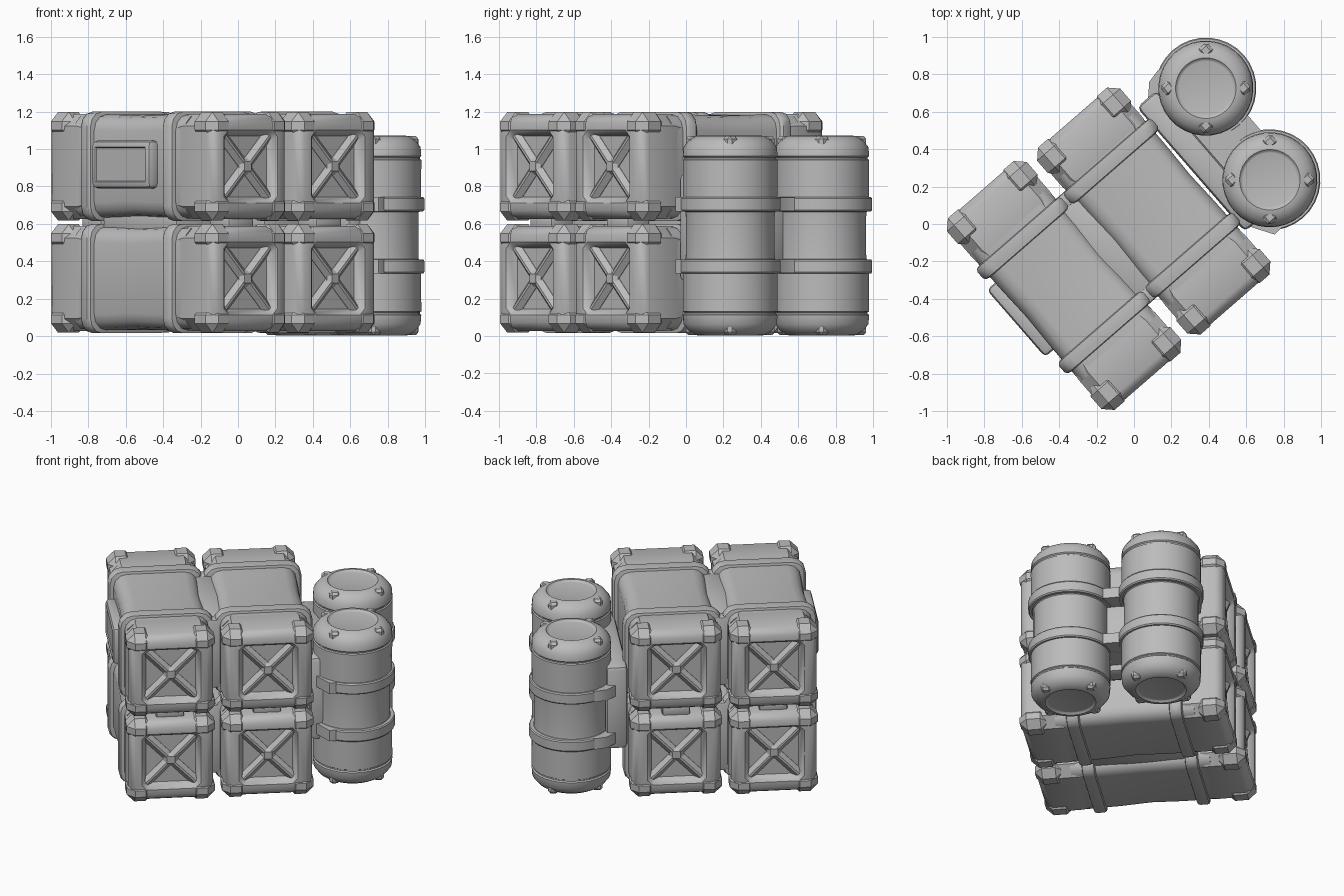
import bpy, bmesh, math
from mathutils import Matrix

if "Cube" in bpy.data.objects:
    bpy.data.objects.remove(bpy.data.objects["Cube"])

TURN = Matrix.Rotation(math.radians(41), 4, 'Z')   # whole stack is turned on the ground
grey = bpy.data.materials.new("light_grey")
grey.diffuse_color = (0.5, 0.5, 0.5, 1)
grey.use_nodes = True
grey.node_tree.nodes["Principled BSDF"].inputs["Base Color"].default_value = grey.diffuse_color


def finish(name, bm):
    bmesh.ops.recalc_face_normals(bm, faces=bm.faces[:])
    me = bpy.data.meshes.new(name)
    bm.to_mesh(me)
    bm.free()
    me.materials.append(grey)
    ob = bpy.data.objects.new(name, me)
    bpy.context.collection.objects.link(ob)
    ob.matrix_world = TURN
    return ob


def loft(name, rings, closed=False):
    """Skin between equal rings of points; closed joins the last to the first."""
    bm = bmesh.new()
    vs = [[bm.verts.new(p) for p in r] for r in rings]
    n = len(vs[0])
    pairs = list(zip(vs, vs[1:])) + ([(vs[-1], vs[0])] if closed else [])
    for a, b in pairs:
        for i in range(n):
            j = (i + 1) % n
            bm.faces.new((a[i], a[j], b[j], b[i]))
    if not closed:
        bm.faces.new(vs[0])
        bm.faces.new(vs[-1])
    return finish(name, bm)


def block(name, x, y, z, bevel=0.015, seg=2, tilt=0.0):
    """Bevelled box from (min, max) ranges; tilt turns it about its y axis."""
    mid = [(a + b) / 2 for a, b in (x, y, z)]
    size = [b - a for a, b in (x, y, z)]
    bm = bmesh.new()
    bmesh.ops.create_cube(bm, size=1)
    bmesh.ops.scale(bm, vec=size, verts=bm.verts[:])
    bmesh.ops.bevel(bm, geom=bm.edges[:], offset=bevel, segments=seg,
                    profile=0.5, affect='EDGES')
    bm.transform(Matrix.Translation(mid) @ Matrix.Rotation(tilt, 4, 'Y'))
    return finish(name, bm)


def rounded(cx, cz, y, w, h, r, n=3):
    """Rounded rectangle section; n=1 gives a chamfered octagon."""
    pts = []
    for q, (sx, sz) in enumerate(((1, 1), (-1, 1), (-1, -1), (1, -1))):
        for k in range(n + 1):
            a = math.pi / 2 * (q + k / n)
            pts.append((cx + sx * (w - r) + r * math.cos(a), y,
                        cz + sz * (h - r) + r * math.sin(a)))
    return pts


def crate(cx, cz, w, h, y0, length):
    # Middle shell, slightly hollowed along its length
    loft("crate_body", [rounded(cx, cz, y, w - d, h - d, 0.085) for y, d in
                        ((-0.45, .012), (-0.2, .014), (0, .02), (0.2, .014), (0.45, .012))])
    for s in (-1, 1):
        # Raised strap round the shell
        loft("crate_strap", [rounded(cx, cz, s * y, w + d, h + min(d, 0.002), 0.08) for y, d in
                             ((.285, -.03), (.295, .008), (.31, .02), (.355, .02),
                              (.37, .01), (.38, -.03))])
        # End cap with framed, sloping recess
        end = s * length + y0
        rw, rh = 0.19, 0.195
        rings = [rounded(cx, cz, s * .35, w - .02, h - .02, .07, 1)]
        rings += [rounded(cx, cz, end - s * y, w - d, h - d, c, 1) for y, d, c in
                  ((.25, .01, .065), (.06, .01, .065), (.022, .03, .065), (.008, .055, .055))]
        rings += [rounded(cx, cz, end - s * y, rw - d, rh - d, c, 1) for y, d, c in
                  ((.008, 0, .035), (.018, .012, .03), (.06, .032, .025))]
        loft("end_cap", rings)
        # Corner bumpers, leaving a notch in the middle of every edge
        for sx in (-1, 1):
            for sz in (-1, 1):
                xs = sorted((cx + sx * w, cx + sx * (w - 0.17)))
                zs = sorted((cz + sz * h, cz + sz * (h - 0.145)))
                block("corner_bumper", xs, sorted((end - s * .002, end - s * .19)), zs, 0.05, 1)
        # Crossed braces and hub inside the recess
        half = math.hypot(rw, rh) - 0.02
        ys = sorted((end - s * .09, end - s * .032))
        for d in (-1, 1):
            block("cross_brace", (cx - half, cx + half), ys, (cz - .032, cz + .032),
                  0.025, 1, d * math.atan2(rh, rw))
        block("brace_hub", (cx - .045, cx + .045), sorted((end - s * .09, end - s * .03)),
              (cz - .045, cz + .045), 0.02, 1)


# Two by two stack of crates: centre, half width, offset and half length
LEVELS = (0.308, 0.907)
COLUMNS = ((-0.4975, 0.2825, -0.003, 0.681), (0.125, 0.294, -0.017, 0.664))
for cz in LEVELS:
    for cx, w, y0, length in COLUMNS:
        crate(cx, cz, w, 0.29, y0, length)
    # Spacers joining neighbouring crates
    for y in (-0.335, 0.335):
        block("side_spacer", (-0.27, -0.12), (y - .04, y + .04), (cz - .24, cz + .24))
    block("centre_web", (-0.27, -0.12), (-0.32, 0.32), (cz - .235, cz + .235), 0.02)

# Pads between the two levels
for cx, w, y0, length in COLUMNS:
    block("stack_pad", (cx - .2, cx + .2), (-0.3, 0.3), (0.55, 0.665))
    for y in (-0.52, 0.52):
        block("stack_foot", (cx - .09, cx + .09), (y - .08, y + .08), (0.57, 0.645))

# Raised side panel on the upper outer crate
panel = block("side_panel", (-0.825, -0.73), (-0.225, 0.25), (0.79, 1.045), 0.025, 2)
bm = bmesh.new()
bm.from_mesh(panel.data)
face = min(bm.faces, key=lambda f: f.calc_center_median().x)
bmesh.ops.inset_region(bm, faces=[face], thickness=0.012)
bmesh.ops.inset_region(bm, faces=[face], thickness=0.008, depth=-0.008)
bm.to_mesh(panel.data)
bm.free()

# Barrels: half profile mirrored about mid height
MID = 0.537
HALF = [(0.238, .10), (0.240, .125), (0.253, .135), (0.254, .405), (0.246, .41),
        (0.246, .418), (0.254, .425), (0.25, .473), (0.222, .51), (0.185, .532),
        (0.162, .535), (0.152, .524), (0.145, .522)]
PROFILE = [(r, MID - z) for r, z in reversed(HALF)] + [(r, MID + z) for r, z in HALF]
BAND = [(0.23, -.038), (0.264, -.038), (0.27, -.03), (0.27, .03), (0.264, .038), (0.23, .038)]
BARRELS = ((0.703, -0.298), (0.766, 0.296))
BAND_Z = (0.372, 0.705)
SEG = 32


def lathe(name, x, y, z, profile, closed=False):
    ang = [2 * math.pi * i / SEG for i in range(SEG)]
    return loft(name, [[(x + r * math.cos(a), y + r * math.sin(a), z + h) for a in ang]
                       for r, h in profile], closed)


for bx, by in BARRELS:
    lathe("barrel", bx, by, 0, PROFILE)
    for z in BAND_Z:
        lathe("barrel_band", bx, by, z, BAND, True)
    # Low lugs on both shoulders
    for k in range(4):
        a = math.pi / 2 * k + math.radians(49)
        lx, ly = bx + 0.2 * math.cos(a), by + 0.2 * math.sin(a)
        for z in (MID - 0.5, MID + 0.5):
            block("rim_lug", (lx - .034, lx + .034), (ly - .034, ly + .034),
                  (z - .032, z + .032), 0.016, 1)

# Rack holding the barrels against the crates
block("rack_plate", (0.42, 0.56), (-0.42, 0.46), (0.29, 0.87), 0.03)
ARM = [(0.46, -.42), (0.46, .42), (0.56, .52), (0.63, .535), (0.72, .53),
       (0.72, -.45), (0.60, -.53), (0.53, -.535)]
# Waisted link between the two barrels
LINK = [(0.6, -.2), (0.86, -.2), (0.84, -.06), (0.84, .04), (0.9, .18), (0.6, .2)]
for z in BAND_Z:
    loft("rack_arm", [[(x, y, z + h) for x, y in ARM] for h in (-.038, .038)])
    loft("barrel_link", [[(x, y, z + h) for x, y in LINK] for h in (-.036, .036)])
block("barrel_web", (0.55, 0.72), (-0.12, 0.12), (0.38, 0.70), 0.02)

# Smooth shading with crisp edges
for ob in bpy.context.collection.objects:
    ob.select_set(True)
    bpy.context.view_layer.objects.active = ob
bpy.ops.object.shade_smooth_by_angle(angle=math.radians(35))
